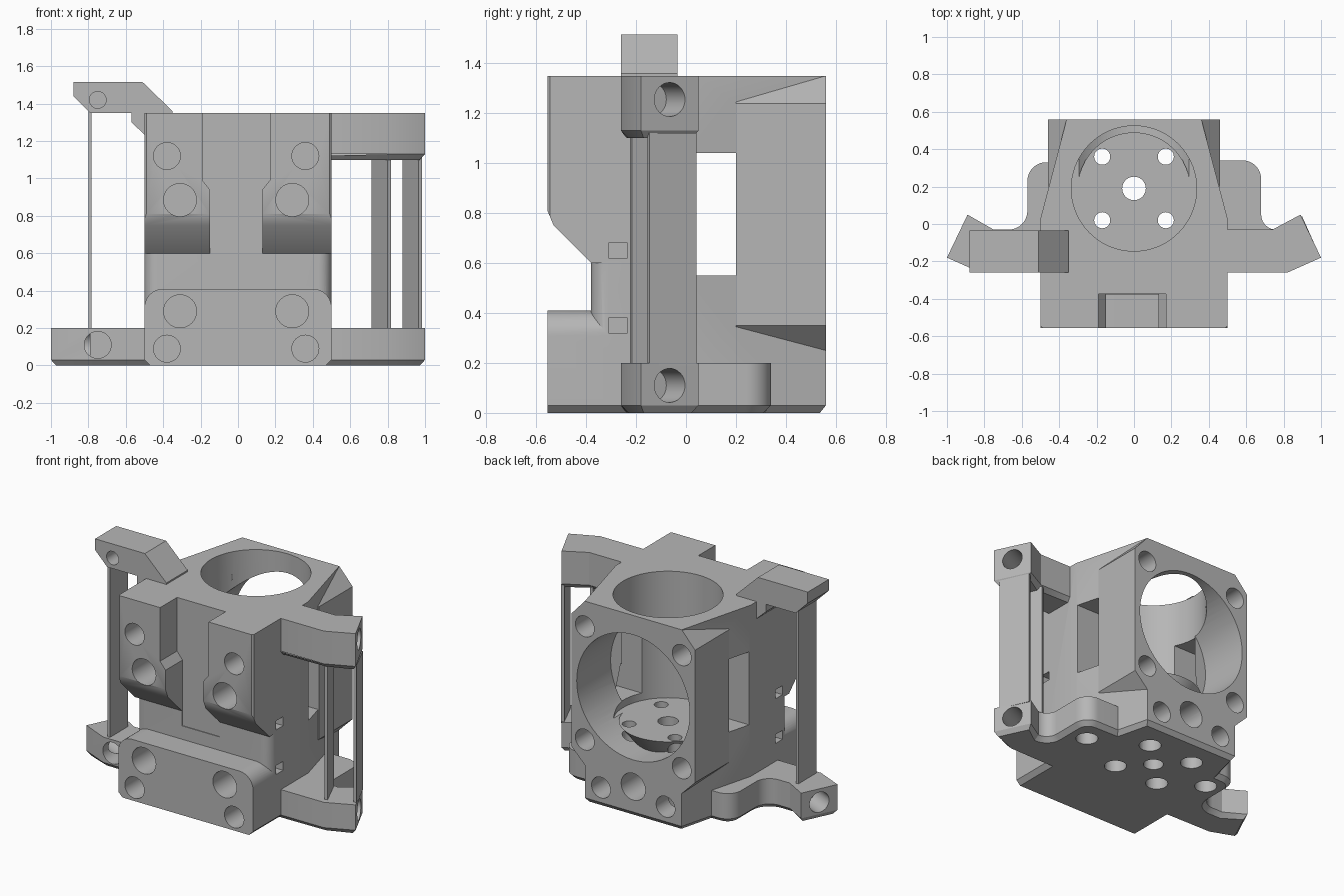
import bpy, bmesh, math
from mathutils import Matrix, Vector

cube = bpy.data.objects.get("Cube")
if cube:
    bpy.data.objects.remove(cube, do_unlink=True)

grey = bpy.data.materials.new("light_grey_plastic")
grey.use_nodes = True
grey.diffuse_color = (0.47, 0.47, 0.47, 1)
grey.node_tree.nodes["Principled BSDF"].inputs["Base Color"].default_value = (0.47, 0.47, 0.47, 1)


def finish(name, bm):
    bmesh.ops.recalc_face_normals(bm, faces=bm.faces[:])
    me = bpy.data.meshes.new(name)
    bm.to_mesh(me)
    bm.free()
    ob = bpy.data.objects.new(name, me)
    me.materials.append(grey)
    bpy.context.collection.objects.link(ob)
    return ob


def prism(name, pts, a, b, axis="z", chamfer=0):
    """Extrude a 2D outline from a to b; optionally add a chamfered lower skirt."""
    place = {"x": lambda u, v, w: (w, u, v),
             "y": lambda u, v, w: (u, w, v),
             "z": lambda u, v, w: (u, v, w)}[axis]
    bm = bmesh.new()
    low = [bm.verts.new(place(u, v, a)) for u, v in pts]
    high = [bm.verts.new(place(u, v, b)) for u, v in pts]
    bottom = bm.faces.new(low)
    bm.faces.new(high)
    for i in range(len(pts)):
        j = (i + 1) % len(pts)
        bm.faces.new((low[i], low[j], high[j], high[i]))
    bmesh.ops.recalc_face_normals(bm, faces=bm.faces[:])
    if chamfer:
        bmesh.ops.inset_region(bm, faces=[bottom], thickness=chamfer, depth=chamfer)
    return finish(name, bm)


def box(name, x, y, z):
    return prism(name, [(x[0], y[0]), (x[1], y[0]), (x[1], y[1]), (x[0], y[1])], *z)


def rod(name, start, end, r1, r2=None, n=48):
    start, end = Vector(start), Vector(end)
    d = end - start
    bm = bmesh.new()
    turn = d.to_track_quat("Z", "Y").to_matrix().to_4x4()
    bmesh.ops.create_cone(bm, cap_ends=True, segments=n, radius1=r1, radius2=r2 or r1,
                          depth=d.length, matrix=Matrix.Translation((start + end) / 2) @ turn)
    return finish(name, bm)


def combine(target, other, op):
    m = target.modifiers.new(op, "BOOLEAN")
    m.operation, m.solver, m.object = op, "EXACT", other
    bpy.context.view_layer.objects.active = target
    bpy.ops.object.modifier_apply(modifier=m.name)
    bpy.data.objects.remove(other, do_unlink=True)


def add(other):
    combine(body, other, "UNION")


def cut(other, target=None):
    combine(target or body, other, "DIFFERENCE")


def arc(cx, cy, r, a0, a1, n=10):
    return [(cx + r * math.cos(math.radians(a0 + (a1 - a0) * i / n)),
             cy + r * math.sin(math.radians(a0 + (a1 - a0) * i / n))) for i in range(n + 1)]


def mirrored(pts):
    return [(-u, v) for u, v in pts]


# Tapered main body with rounded front corners
body = prism("carriage_body",
             arc(-0.43, -0.31, 0.07, 180, 270) + arc(0.43, -0.31, 0.07, 270, 360)
             + [(0.5, 0.03), (0.36, 0.56), (-0.36, 0.56), (-0.5, 0.03)],
             0.03, 1.35, chamfer=0.03)

# Chamfered fan housing at the back
half = [(0.36, 0.25), (0.46, 0.35), (0.46, 1.24), (0.36, 1.35)]
add(prism("fan_housing", half + mirrored(half)[::-1], 0.2, 0.56, "y"))

# Lower arms with rounded wings, and the single upper arm
lug = [(0.89, 0.05), (1.0, -0.18), (0.82, -0.26), (0.2, -0.26)]
add(prism("lower_left_arm",
          [(0.2, 0.34)] + arc(0.58, 0.24, 0.1, 90, 0) + arc(0.76, 0.05, 0.08, 180, 270) + lug,
          0.03, 0.2, chamfer=0.03))
add(prism("lower_right_arm",
          mirrored([(0.2, 0.33)] + arc(0.47, 0.23, 0.1, 90, 0)
                   + arc(0.67, 0.07, 0.1, 180, 270) + [(0.75, -0.03)] + lug),
          0.03, 0.2, chamfer=0.03))
add(prism("upper_left_arm", [(0.4, -0.03), (0.74, -0.03)] + lug[:3] + [(0.4, -0.26)],
          1.13, 1.35, chamfer=0.03))

# Lower front clamp block
add(prism("front_block",
          [(-0.47, 0), (0.47, 0), (0.5, 0.03)] + arc(0.4, 0.31, 0.1, 0, 90)
          + arc(-0.4, 0.31, 0.1, 90, 180) + [(-0.5, 0.03)], -0.555, -0.25, "y"))

# Upper front clamp with sloping underside and chamfered outer edges
clamp = prism("upper_clamp",
              [(-0.555, 1.35), (-0.555, 0.81), (-0.53, 0.75), (-0.38, 0.6), (-0.2, 0.6),
               (-0.2, 1.35)], -0.5, 0.5, "x")
for s in (-1, 1):
    cut(prism("edge_cutter", [(s * 0.475, -0.57), (s * 0.52, -0.57), (s * 0.52, -0.525)],
              0.5, 1.4), clamp)
add(clamp)

# Channel between the two upper clamps
cut(prism("channel_cutter",
          [(-0.15, 0.5), (0.13, 0.5), (0.13, 0.94), (0.17, 0.99), (0.17, 1.4),
           (-0.19, 1.4), (-0.19, 0.99), (-0.15, 0.94)], -0.6, -0.375, "y"))

# Vertical bore, fan bore and side windows
cut(rod("bore_cutter", (0, 0.19, 0.5), (0, 0.19, 1.5), 0.335, n=72))
cut(rod("fan_cutter", (0, 0.2, 0.8), (0, 0.7, 0.8), 0.42, n=72))
cut(box("window_cutter", (-0.7, 0.7), (0.04, 0.2), (0.55, 1.04)))

# Rounded floor boss under the bore
add(rod("floor_boss", (0, 0.19, 0.36), (0, 0.19, 0.5), 0.19, 0.3))

# Tie slots in the sides
for s in (-1, 1):
    for z in (0.32, 0.62):
        cut(box("slot_cutter", sorted((s * 0.42, s * 0.6)), (-0.31, -0.235), (z, z + 0.06)))

# Front screw holes
for x, z, r in ((0.37, 1.12, 0.072), (0.3, 0.885, 0.088),
                (0.3, 0.29, 0.088), (0.37, 0.09, 0.072)):
    for s in (-1, 1):
        cut(rod("hole", (s * x - 0.01, -0.7, z), (s * x - 0.01, -0.36, z), r, n=32))

# Fan screw holes and lower cable holes at the back
for x, z, r in ((0.36, 0.42, 0.07), (0.36, 1.18, 0.07), (0.24, 0.13, 0.07)):
    for s in (-1, 1):
        cut(rod("hole", (s * x, 0.35, z), (s * x, 0.7, z), r, n=32))
cut(rod("hole", (0, 0.35, 0.2), (0, 0.7, 0.2), 0.09, n=32))

# Floor holes, wider from below, and blind wing holes
cut(rod("hole", (0, 0.19, -0.1), (0, 0.19, 0.6), 0.063, n=32))
for x in (-0.17, 0.17):
    for y in (0.02, 0.36):
        cut(rod("hole", (x, y, -0.1), (x, y, 0.6), 0.043, n=32))
        cut(rod("hole", (x, y, -0.1), (x, y, 0.12), 0.07, n=32))
for x, y in ((0.53, 0.17), (-0.43, 0.19)):
    cut(rod("hole", (x, y, -0.1), (x, y, 0.12), 0.07, n=32))

# Angled holes in the arm ends
for s, z in ((1, 0.11), (1, 1.255), (-1, 0.11)):
    cut(rod("hole", (s * 0.79, -0.14, z), (s * 1.06, -0.01, z), 0.068, n=32))
cut(rod("hole", (-0.75, -0.4, 0.11), (-0.75, -0.14, 0.11), 0.072, n=32))

# Raised side tab
tab = prism("right_top_tab",
            [(-0.88, 1.515), (-0.51, 1.515), (-0.35, 1.36), (-0.35, 1.3), (-0.5, 1.235),
             (-0.57, 1.3), (-0.57, 1.35), (-0.79, 1.35), (-0.88, 1.44)], -0.26, -0.035, "y")
cut(rod("hole", (-0.75, -0.4, 1.42), (-0.75, -0.1, 1.42), 0.045, n=32), tab)

# Thin support walls between arms
right_wall = box("right_support_wall", (-0.8, -0.783), (-0.24, -0.05), (0.19, 1.36))
walls = []
for name, x, y in (("inner_left_wall", 0.715, -0.035), ("outer_left_wall", 0.88, 0.035)):
    walls.append(prism(name, [(x, y), (x + 0.018, y + 0.008),
                              (x + 0.103, y - 0.182), (x + 0.085, y - 0.19)], 0.19, 1.12))

# Smooth shading on curved surfaces only
for ob in [body, tab, right_wall] + walls:
    bpy.ops.object.select_all(action="DESELECT")
    ob.select_set(True)
    bpy.context.view_layer.objects.active = ob
    bpy.ops.object.shade_smooth_by_angle(angle=math.radians(25))
